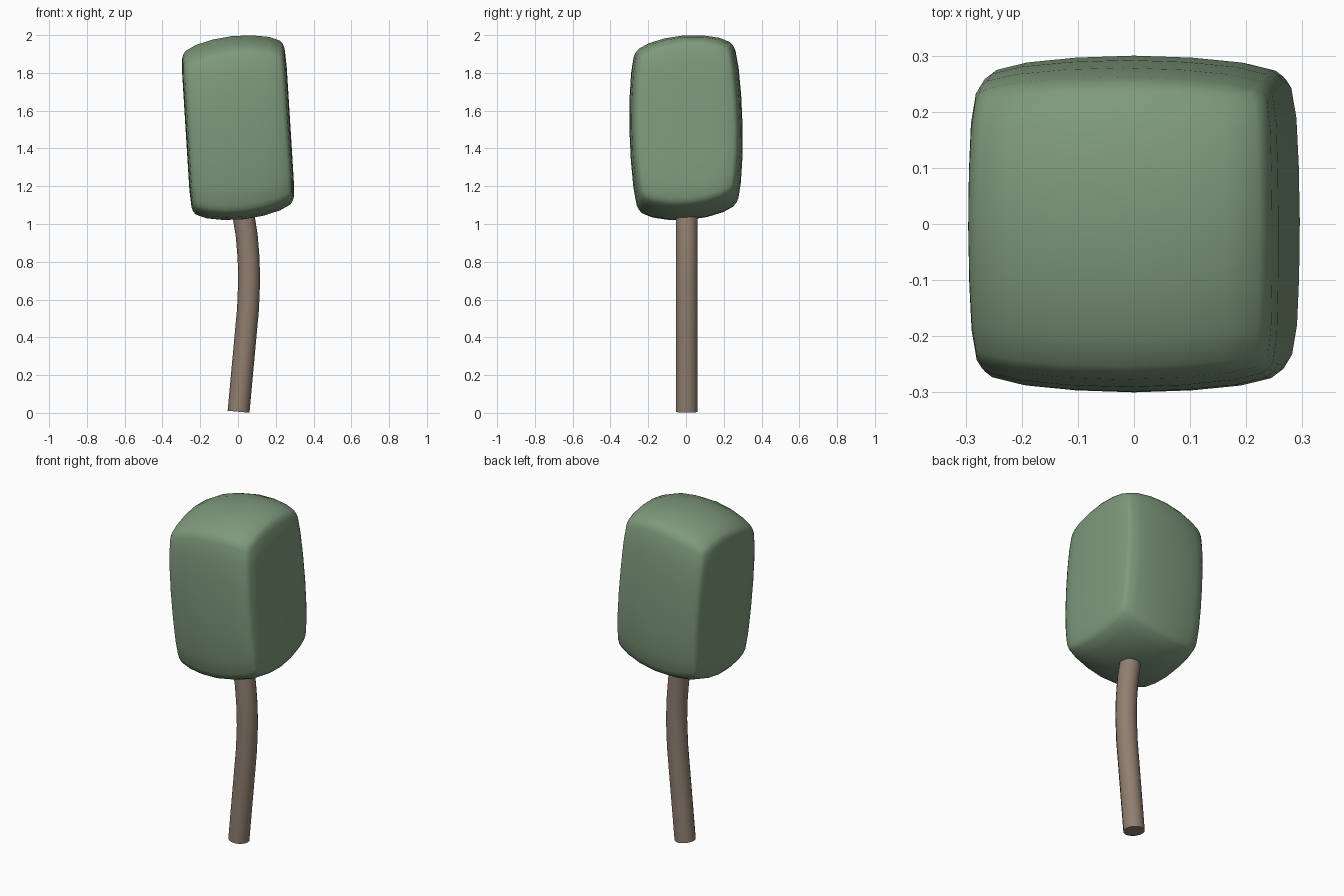
import bpy, bmesh, math
from mathutils import Vector

if "Cube" in bpy.data.objects:
    bpy.data.objects.remove(bpy.data.objects["Cube"])


def add_object(name, bm, color):
    bmesh.ops.recalc_face_normals(bm, faces=bm.faces)
    mesh = bpy.data.meshes.new(name)
    bm.to_mesh(mesh)
    bm.free()
    mat = bpy.data.materials.new(name + "_material")
    mat.diffuse_color = color
    mat.use_nodes = True
    mat.node_tree.nodes["Principled BSDF"].inputs["Base Color"].default_value = mat.diffuse_color
    mesh.materials.append(mat)
    obj = bpy.data.objects.new(name, mesh)
    bpy.context.collection.objects.link(obj)
    return obj


# Crown: gridded cube, rounded at the edges, bulged and leaned
def crown_point(co, n=14):
    p = Vector([math.sin(c * math.pi / 2) for c in co])
    p /= sum(abs(c) ** n for c in p) ** (1 / n)
    u, v, w = p
    z = 0.485 * w + abs(w) * (0.03 * u + 0.02 * v) - w * (0.052 * u * u + 0.055 * v * v)
    x = 0.278 * u * (1 - 0.03 * v * v) - 0.062 * z
    y = 0.3 * v * (1 - 0.08 * u * u - 0.10 * w * w) - 0.02 * z
    return Vector((x, y, 1.51 + z))


bm = bmesh.new()
bmesh.ops.create_cube(bm, size=2)
bmesh.ops.subdivide_edges(bm, edges=bm.edges[:], cuts=7, use_grid_fill=True)
for vert in bm.verts:
    vert.co = crown_point(vert.co)
for face in bm.faces:
    face.smooth = True
add_object("crown", bm, (0.21, 0.32, 0.20, 1))

# Trunk: round tube following a gentle bend in the xz plane
path = [(0.003, 0.006), (0.03, 0.3), (0.053, 0.55), (0.059, 0.7),
        (0.056, 0.82), (0.046, 0.94), (0.03, 1.04), (0.008, 1.15)]
SIDES, RADIUS = 16, 0.058
bm = bmesh.new()
rings = []
for i, (x, z) in enumerate(path):
    a, b = path[max(i - 1, 0)], path[min(i + 1, len(path) - 1)]
    tilt = math.atan2(b[0] - a[0], b[1] - a[1])
    ring = []
    for k in range(SIDES):
        t = 2 * math.pi * k / SIDES
        r = RADIUS * math.cos(t)
        ring.append(bm.verts.new((x + r * math.cos(tilt),
                                  0.004 + RADIUS * math.sin(t),
                                  z - r * math.sin(tilt))))
    rings.append(ring)
for low, high in zip(rings, rings[1:]):
    for k in range(SIDES):
        j = (k + 1) % SIDES
        bm.faces.new((low[k], low[j], high[j], high[k])).smooth = True
bm.faces.new(rings[0])
bm.faces.new(rings[-1])
# keep the cap rims crisp
for edge in bm.edges:
    if any(len(f.verts) > 4 for f in edge.link_faces):
        edge.smooth = False
add_object("trunk", bm, (0.28, 0.21, 0.16, 1))
